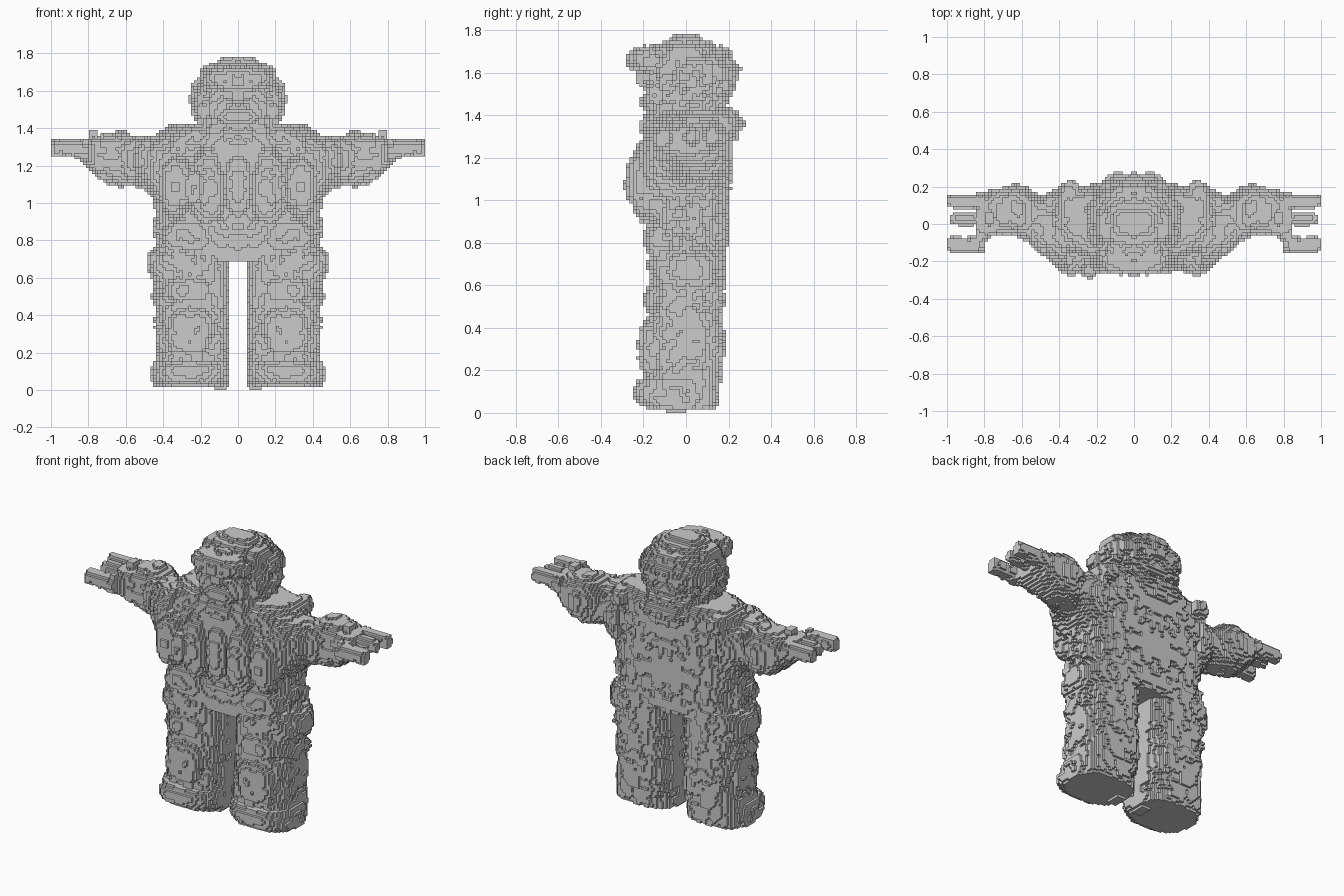
import bpy
import math
from mathutils import Vector, noise

if "Cube" in bpy.data.objects:
    bpy.data.objects.remove(bpy.data.objects["Cube"])

V = 1 / 64            # edge length of one cube
parts = {}            # part name -> set of cubes
taken = set()         # all cubes in the model


def add(name, cells, mirror=False):
    """Give cubes to a part (and to its mirrored twin)."""
    sides = [(name, 1)] if not mirror else [("right_" + name, 1), ("left_" + name, -1)]
    for label, s in sides:
        own = {(i if s > 0 else -1 - i, j, k) for i, j, k in cells} - taken
        parts.setdefault(label, set()).update(own)
        taken.update(own)


def span(lo, hi):
    return range(math.floor(lo / V), math.ceil(hi / V))


def wear(c):
    """Small dents in the surface, the same on both sides."""
    p = Vector((abs(c[0] + .5), c[1], c[2])) * V
    return max(0, noise.noise(p * 14)) + .5 * max(0, noise.noise(p * 31))


def loft(axis, stations, n=3, rough=0.4):
    """Fill cubes between stations (t, lo1, hi1, lo2, hi2) with rounded-box sections."""
    cells = set()
    o1, o2 = [a for a in range(3) if a != axis]
    for a, b in zip(stations, stations[1:]):
        for k in span(a[0], b[0]):
            t = (k + .5) * V
            if not a[0] <= t <= b[0]:
                continue
            f = (t - a[0]) / (b[0] - a[0])
            l1, h1, l2, h2 = [p + (q - p) * f for p, q in zip(a[1:], b[1:])]
            for i in span(l1, h1):
                for j in span(l2, h2):
                    u = ((i + .5) * V - (l1 + h1) / 2) / ((h1 - l1) / 2)
                    v = ((j + .5) * V - (l2 + h2) / 2) / ((h2 - l2) / 2)
                    c = [0, 0, 0]
                    c[axis], c[o1], c[o2] = k, i, j
                    if abs(u) ** n + abs(v) ** n < 1 - rough * wear(c):
                        cells.add(tuple(c))
    return cells


def pad(lo, hi, n=4, rough=0.5):
    """Rounded block between two corners."""
    cells = set()
    for i in span(lo[0], hi[0]):
        for j in span(lo[1], hi[1]):
            for k in span(lo[2], hi[2]):
                d = sum(abs(((c + .5) * V - (a + b) / 2) / ((b - a) / 2)) ** n
                        for c, a, b in zip((i, j, k), lo, hi))
                if d < 1 - rough * wear((i, j, k)):
                    cells.add((i, j, k))
    return cells


# Torso, from hips to shoulders
add("torso", loft(2, [
    (.69, -.44, .44, -.17, .18), (.80, -.44, .44, -.17, .20), (.86, -.46, .46, -.18, .20),
    (.95, -.44, .44, -.19, .21), (1.03, -.46, .46, -.20, .21), (1.20, -.46, .46, -.21, .22),
    (1.32, -.44, .44, -.20, .23), (1.38, -.42, .42, -.17, .22), (1.42, -.36, .36, -.11, .18)], 2.8))

# Chest pouches, middle panel and belt
add("chest_pouch", pad((.06, -.265, .88), (.26, -.06, 1.29), 2.5), True)
add("side_pouch", pad((.24, -.275, .92), (.43, -.06, 1.27), 2.5), True)
add("chest_panel", pad((-.08, -.25, .91), (.08, -.08, 1.27), 2.6))
add("belt_pouch", pad((.13, -.20, .73), (.41, -.06, .91), 2.6), True)
add("left_radio", pad((-.28, -.29, .99), (-.20, -.2, 1.18), 3))

# Collar around the neck, raised at the back
add("collar", loft(2, [
    (1.28, -.22, .22, -.20, .24), (1.34, -.25, .25, -.22, .27), (1.37, -.25, .25, -.22, .29),
    (1.41, -.24, .24, -.20, .25), (1.45, -.20, .20, -.17, .19)], 2.3))

# Head with brow, face features and hair tufts
add("head", loft(2, [
    (1.40, -.21, .21, -.18, .20), (1.46, -.24, .24, -.20, .20), (1.54, -.265, .265, -.20, .25),
    (1.62, -.255, .255, -.19, .26), (1.67, -.22, .22, -.17, .22), (1.71, -.18, .18, -.14, .17),
    (1.745, -.15, .15, -.11, .12), (1.775, -.10, .10, -.07, .07)], 2.3, .7))
add("brow", pad((-.19, -.28, 1.59), (.19, -.05, 1.73), 2.5))
add("nose", pad((-.035, -.235, 1.53), (.035, -.15, 1.61), 3))
add("chin", pad((-.12, -.22, 1.41), (.12, -.08, 1.51), 2.6))
add("back_hair", pad((-.13, .08, 1.60), (.13, .22, 1.73), 2.5, .8))
add("side_hair", pad((.10, -.12, 1.60), (.21, .10, 1.74), 2.5, .8), True)

# Arms, from shoulder to wrist
add("arm", loft(0, [
    (.36, -.23, .21, .98, 1.40), (.44, -.21, .18, 1.00, 1.37), (.50, -.17, .15, 1.08, 1.36),
    (.57, -.10, .20, 1.09, 1.37), (.63, -.07, .22, 1.08, 1.39), (.70, -.06, .20, 1.10, 1.38),
    (.76, -.08, .19, 1.14, 1.37), (.80, -.11, .17, 1.18, 1.35), (.84, -.12, .15, 1.23, 1.34)], 2.3), True)
add("shoulder_pad", pad((.27, -.12, 1.28), (.41, .24, 1.42), 2.5), True)
add("elbow_cap", pad((.56, .01, 1.09), (.70, .14, 1.395), 3), True)
add("cuff_tab", pad((.75, .0, 1.36), (.80, .06, 1.395), 9, 0), True)

# Fingers and thumb
for name, y0, y1, z0, z1, x1 in [("first_finger", -.01, .065, 1.26, 1.34, .985),
                                 ("second_finger", .08, .16, 1.25, 1.35, 1.0),
                                 ("thumb", -.16, -.065, 1.24, 1.34, 1.0)]:
    add(name, loft(0, [(.80, y0 + .01, y1 + .01, z0 - .02, z1), (.88, y0, y1, z0, z1),
                       (x1 - .04, y0, y1, z0, z1), (x1, y0 + .01, y1 - .01, z0 + .01, z1 - .01)],
                   2, .6), True)

# Legs with wide padded bands, straight on the inside
add("leg", loft(2, [
    (.14, .04, .45, -.20, .17), (.22, .04, .435, -.20, .18), (.34, .04, .45, -.20, .19),
    (.44, .04, .44, -.18, .17), (.50, .04, .47, -.18, .18), (.56, .04, .445, -.17, .18),
    (.63, .04, .485, -.17, .18), (.71, .04, .485, -.19, .19), (.77, .04, .44, -.17, .19)], 2.6), True)
add("shin_guard", pad((.12, -.23, .16), (.39, -.06, .45), 2.6), True)
add("knee_pad", pad((.13, -.20, .46), (.39, -.06, .60), 2.6), True)
add("thigh_pocket", pad((.32, -.10, .58), (.49, .11, .76), 2.6), True)

# Boots and sole
add("boot", loft(2, [
    (.015, .045, .45, -.18, .13), (.05, .04, .465, -.24, .16), (.11, .04, .465, -.26, .16),
    (.16, .04, .45, -.22, .17)], 2.6, .35), True)
add("sole_tread", pad((.06, -.10, 0), (.13, .0, .04), 8, 0), True)

# Turn every part's outer cubes into square faces
for name, cells in parts.items():
    verts, faces = {}, []
    for c in cells:
        for axis in range(3):
            for step in (1, -1):
                near = list(c)
                near[axis] += step
                if tuple(near) in taken:
                    continue
                quad = []
                for du, dv in ((0, 0), (1, 0), (1, 1), (0, 1))[::step]:
                    p = list(c)
                    p[axis] += step > 0
                    p[(axis + 1) % 3] += du
                    p[(axis + 2) % 3] += dv
                    quad.append(verts.setdefault(tuple(p), len(verts)))
                faces.append(quad)
    if faces:
        mesh = bpy.data.meshes.new(name)
        mesh.from_pydata([[q * V for q in p] for p in verts], [], faces)
        bpy.context.collection.objects.link(bpy.data.objects.new(name, mesh))
